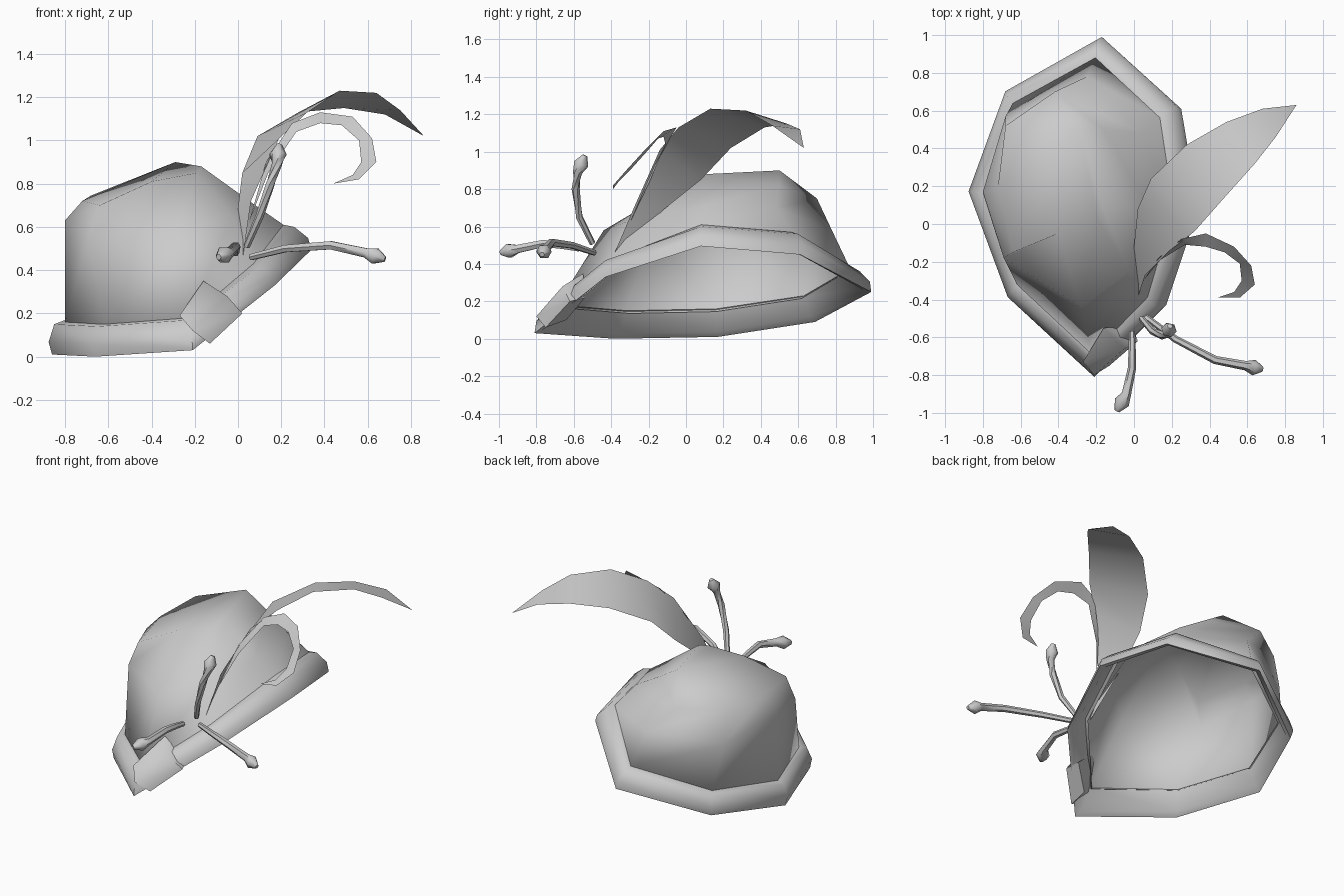
import bpy
import bmesh
from math import cos, sin, tau
from mathutils import Vector

# Remove the default object
default_cube = bpy.data.objects.get("Cube")
if default_cube:
    bpy.data.objects.remove(default_cube, do_unlink=True)

# Single material shared by every part
felt = bpy.data.materials.new("light_grey_felt")
felt.use_nodes = True
felt.diffuse_color = (0.6, 0.6, 0.6, 1)
shader = next(n for n in felt.node_tree.nodes if n.type == 'BSDF_PRINCIPLED')
shader.inputs["Base Color"].default_value = felt.diffuse_color
shader.inputs["Roughness"].default_value = 0.8


def vectors(points):
    return [Vector(p) for p in points]


def loft(name, rows, across=False, along=False, caps=False, angle=1.0):
    """Join rows of points with faces; across closes each row, along closes the stack."""
    mesh = bpy.data.meshes.new(name)
    bm = bmesh.new()
    grid = [[bm.verts.new(p) for p in row] for row in rows]
    count, width = len(grid), len(grid[0])
    for i in range(count if along else count - 1):
        lower, upper = grid[i], grid[(i + 1) % count]
        for j in range(width if across else width - 1):
            k = (j + 1) % width
            bm.faces.new((lower[j], lower[k], upper[k], upper[j]))
    if caps:
        bm.faces.new(grid[0][::-1])
        bm.faces.new(grid[-1])
    bmesh.ops.remove_doubles(bm, verts=bm.verts, dist=0.0005)
    bmesh.ops.recalc_face_normals(bm, faces=bm.faces)
    bm.to_mesh(mesh)
    bm.free()
    mesh.materials.append(felt)
    part = bpy.data.objects.new(name, mesh)
    bpy.context.collection.objects.link(part)
    bpy.ops.object.select_all(action='DESELECT')
    bpy.context.view_layer.objects.active = part
    part.select_set(True)
    bpy.ops.object.shade_smooth_by_angle(angle=angle)


# Brim corners, going round from the front point: lower edge and upper edge
brim_low = vectors([(-.21, -.81, .03), (.17, -.43, .33), (.34, .08, .495), (.25, .61, .45),
                    (-.17, .99, .25), (-.67, .69, .09), (-.86, .17, .01), (-.66, -.38, 0)])
brim_high = vectors([(-.22, -.74, .17), (.1, -.43, .42), (.26, .08, .6), (.17, .6, .56),
                     (-.2, .93, .36), (-.67, .68, .22), (-.85, .17, .15), (-.65, -.36, .14)])
centre = Vector((-.27, .1, 0))
up = Vector((0, 0, 1))


def inward(point):
    return Vector((centre.x - point.x, centre.y - point.y, 0)).normalized()


# Rolled brim: a closed tube with a soft outer bulge and a rounded lip
seam = [h + inward(h) * .05 + up * .01 for h in brim_high]
brim_rows = []
for low, high, top in zip(brim_low, brim_high, seam):
    rise = (high - low).normalized()
    step = inward(low)
    facing = (step - rise * step.dot(rise)).normalized()
    bulge = low.lerp(high, .4) - facing * .02
    lip = low + facing * .03 + rise * .03
    brim_rows.append([top, high, bulge, low, lip, top + step * .01])
loft("rolled_brim", brim_rows, across=True, along=True, angle=1.3)

# Crown: hem inside the brim, seam, shoulder ring, upper ring and peak
hem = [s + inward(s) * .025 - up * .015 for s in seam]
shoulder = vectors([(-.28, -.44, .58), (-.03, -.25, .65), (.08, .08, .7), (.04, .48, .7),
                    (-.25, .78, .58), (-.68, .57, .52), (-.8, .17, .63), (-.69, -.18, .55)])
upper = vectors([(-.4, -.05, .81), (-.19, .02, .85), (-.17, .1, .88), (-.16, .5, .82),
                 (-.42, .7, .75), (-.68, .52, .745), (-.72, .2, .72), (-.64, -.15, .7)])
peak = [Vector((-.29, .5, .9))] * len(upper)
loft("crown", [hem, seam, shoulder, upper, peak], across=True, angle=1.4)

# Clasp wrapped around the brim near the front point
clasp_start = vectors([(-.27, -.73, .19), (-.21, -.8, .12), (-.13, -.75, .06), (-.14, -.64, .1)])
clasp_end = vectors([(-.16, -.55, .35), (-.05, -.66, .28), (.02, -.62, .2), (-.01, -.54, .22)])
loft("brim_clasp", [clasp_start, clasp_end], across=True, caps=True, angle=1.2)

# Broad feather: a thin blade between two edges
root, tip = Vector((.02, -.39, .44)), Vector((.86, .63, 1.02))
left_edge = vectors([(0, -.12, .69), (.02, .08, .85), (.09, .24, 1.02),
                     (.28, .42, 1.13), (.49, .54, 1.15), (.68, .61, 1.12)])
right_edge = vectors([(.06, -.27, .72), (.19, -.14, 1.01), (.32, -.04, 1.13),
                      (.47, .13, 1.23), (.64, .32, 1.22), (.75, .46, 1.14)])
blade = [[root, root]] + [list(p) for p in zip(left_edge, right_edge)] + [[tip, tip]]
loft("broad_feather", blade)

# Curled plume springing from the feather's edge
outer_curl = vectors([(.13, -.18, .9), (.25, -.08, 1.08), (.38, -.05, 1.13), (.53, -.12, 1.11),
                      (.62, -.22, 1.01), (.64, -.32, .9), (.56, -.39, .82)])
inner_curl = vectors([(.14, -.19, .85), (.27, -.11, 1.04), (.38, -.12, 1.08), (.48, -.15, 1.07),
                      (.56, -.21, 1), (.57, -.3, .9), (.53, -.36, .84)])
curl_root, curl_tip = Vector((.05, -.3, .62)), Vector((.44, -.39, .8))
curl = [[curl_root] * 2] + [list(p) for p in zip(outer_curl, inner_curl)] + [[curl_tip] * 2]
loft("curled_plume", curl)


def ring(point, direction, radius, sides=6):
    """A circle of points facing along a direction."""
    turn = direction.to_track_quat('Z', 'Y')
    angles = [tau * i / sides for i in range(sides)]
    return [point + turn @ Vector((cos(a), sin(a), 0)) * radius for a in angles]


def sprig(name, points):
    """A bent stem that swells into a pointed bud over its last stretch."""
    path = vectors(points)
    bud = path[-1] - path[-2]
    rows = []
    for i, point in enumerate(path[:-1]):
        ahead = path[i + 1] - path[max(i - 1, 0)]
        rows.append(ring(point, ahead, .016 + .003 * i))
    rows.append(ring(path[-2] + bud * .5, bud, .042))
    rows.append(ring(path[-1], bud, .014))
    loft(name, rows, across=True, caps=True)


# Three budded sprigs fanning out from the brim
sprig("upright_sprig", [(.04, -.5, .51), (.1, -.57, .65), (.15, -.59, .8),
                        (.18, -.58, .89), (.19, -.54, .98)])
sprig("side_sprig", [(.06, -.49, .46), (.22, -.61, .5), (.43, -.72, .515),
                     (.59, -.75, .48), (.68, -.77, .45)])
sprig("front_sprig", [(-.01, -.57, .48), (-.01, -.65, .495), (-.01, -.76, .51),
                      (-.04, -.9, .48), (-.09, -.99, .46)])
